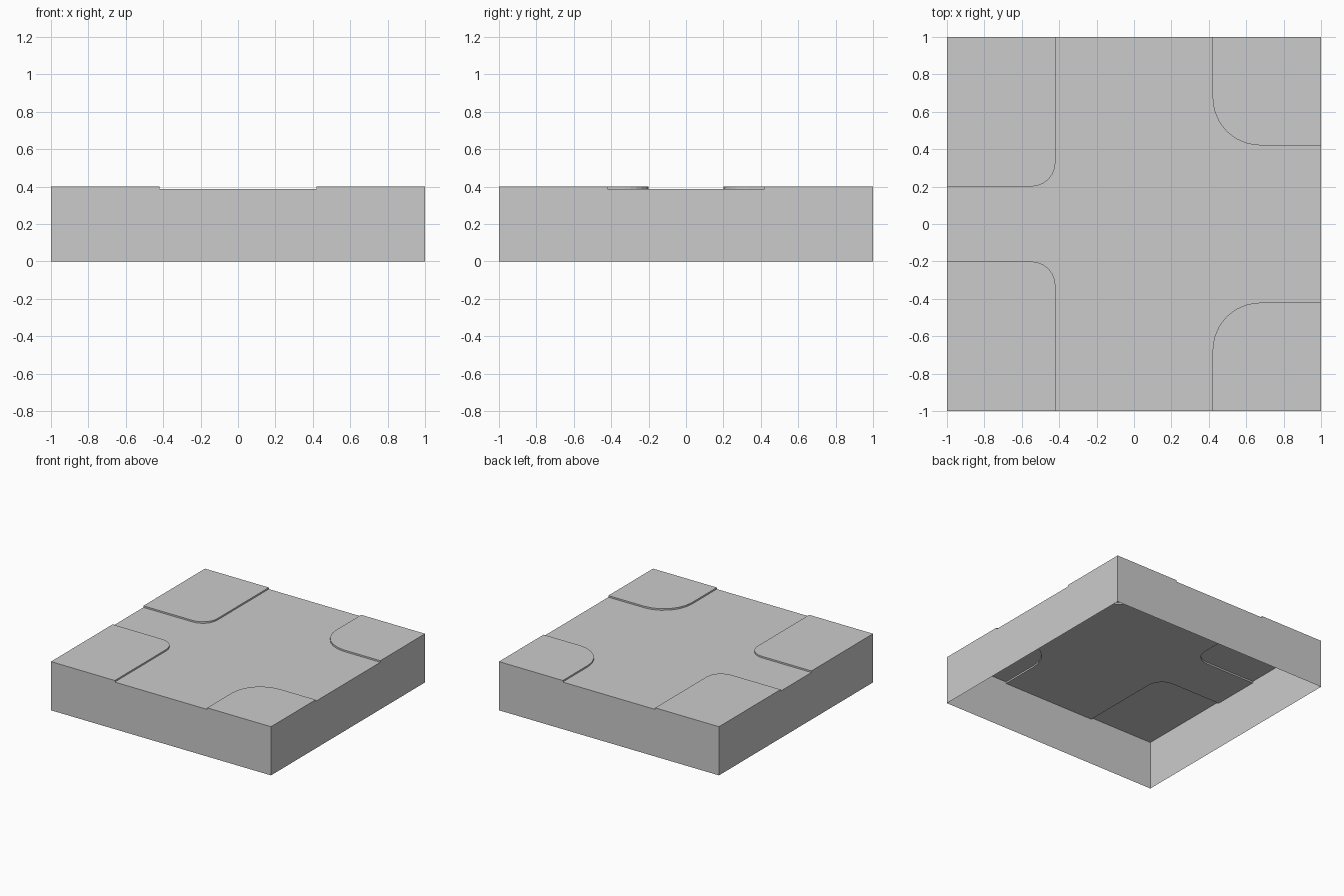
import bpy
from math import sin, cos, pi

if "Cube" in bpy.data.objects:
    bpy.data.objects.remove(bpy.data.objects["Cube"])

TOP, ROAD = 0.4, 0.387   # pavement and road heights
HALF_X = 0.42            # half width of the main road
SEGS = 6                 # sides per rounded corner


def make(name, polys):
    """Build one flat-shaded object from a list of polygons."""
    verts, faces, index = [], [], {}
    for poly in polys:
        face = []
        for p in poly:
            key = tuple(round(c, 5) for c in p)
            if key not in index:
                index[key] = len(verts)
                verts.append(key)
            face.append(index[key])
        faces.append(face)
    mesh = bpy.data.meshes.new(name)
    mesh.from_pydata(verts, [], faces)
    obj = bpy.data.objects.new(name, mesh)
    bpy.context.collection.objects.link(obj)


def at(points, z):
    return [(x, y, z) for x, y in points]


def strip(points, low, high):
    """Vertical quads along a path, facing to its right."""
    return [[(*p, low), (*q, low), (*q, high), (*p, high)]
            for p, q in zip(points, points[1:])]


def kerb_line(sx, sy):
    """Kerb path round one corner, with the road on its left."""
    half_y, r = (0.42, 0.255) if sx > 0 else (0.2, 0.13)
    pts = [(HALF_X, 1)]
    for i in range(SEGS + 1):
        t = pi / 2 * i / SEGS
        pts.append((HALF_X + r - r * cos(t), half_y + r - r * sin(t)))
    pts.append((1, half_y))
    pts = [(sx * x, sy * y) for x, y in pts]
    return pts[::-1] if sx * sy > 0 else pts


corners = [(1, 1), (-1, 1), (-1, -1), (1, -1)]
lines = [kerb_line(*c) for c in corners]

# Raised corner pavements and their kerb faces
make("pavement", [at(l[::-1] + [c], TOP) for l, c in zip(lines, corners)])
make("kerb", [f for l in lines for f in strip(l[::-1], ROAD, TOP)])

# Sunken junction surface
make("road", [at([p for l in lines for p in l], ROAD)])

# Outer walls, notched at the road ends and open underneath
walls = []
for i, (line, corner) in enumerate(zip(lines, corners)):
    following = lines[(i + 1) % 4]
    walls += strip([line[0], corner, line[-1]], 0, TOP)
    walls += strip([line[-1], following[0]], 0, ROAD)
make("base_walls", walls)
